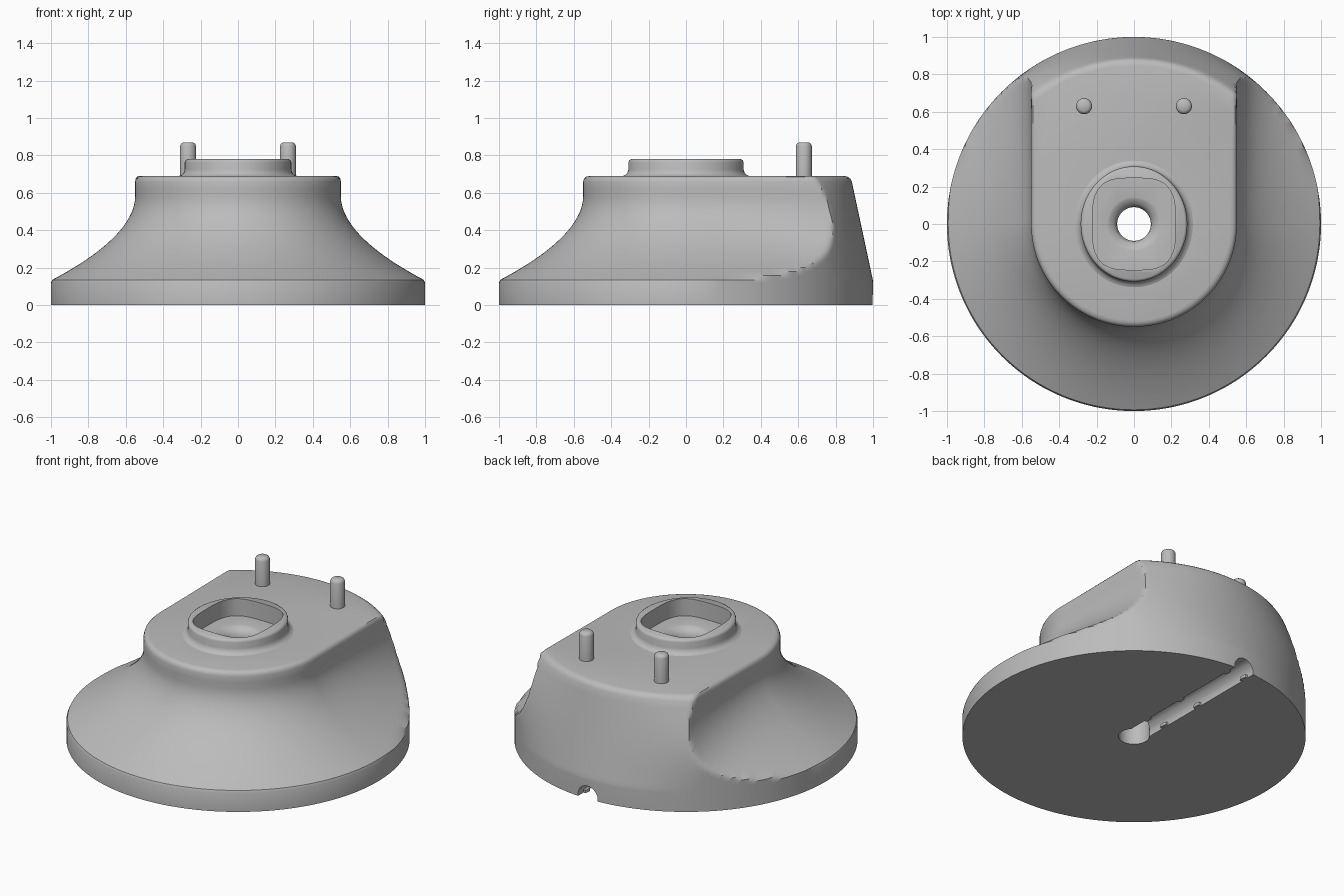
import bpy, bmesh
from math import sin, cos, pi, tau

if "Cube" in bpy.data.objects:
    bpy.data.objects.remove(bpy.data.objects["Cube"])

grey = bpy.data.materials.new("plain grey")
grey.use_nodes = True
grey.diffuse_color = (0.5, 0.5, 0.5, 1)
grey.node_tree.nodes["Principled BSDF"].inputs["Base Color"].default_value = (0.5, 0.5, 0.5, 1)


def loft(name, rings):
    """Closed solid through rings of equal point count, listed bottom to top."""
    bm = bmesh.new()
    loops = [[bm.verts.new(p) for p in ring] for ring in rings]
    n = len(loops[0])
    for low, high in zip(loops, loops[1:]):
        for i in range(n):
            j = (i + 1) % n
            bm.faces.new((low[i], low[j], high[j], high[i]))
    bm.faces.new(loops[0][::-1])
    bm.faces.new(loops[-1])
    mesh = bpy.data.meshes.new(name)
    bm.to_mesh(mesh)
    bm.free()
    obj = bpy.data.objects.new(name, mesh)
    bpy.context.collection.objects.link(obj)
    mesh.materials.append(grey)
    return obj


def oval(rx, ry, z, n=96, power=2, cx=0, cy=0):
    """Ellipse, or rounded rectangle when power is above two."""
    pts = []
    for i in range(n):
        c, s = cos(tau * i / n), sin(tau * i / n)
        k = (abs(c) ** power + abs(s) ** power) ** (-1 / power)
        pts.append((cx + rx * c * k, cy + ry * s * k, z))
    return pts


def cut(target, cutter):
    mod = target.modifiers.new("cut", 'BOOLEAN')
    mod.operation, mod.solver, mod.object = 'DIFFERENCE', 'EXACT', cutter
    bpy.context.view_layer.objects.active = target
    bpy.ops.object.modifier_apply(modifier=mod.name)


def smooth(obj, angle):
    bpy.ops.object.select_all(action='DESELECT')
    obj.select_set(True)
    bpy.context.view_layer.objects.active = obj
    bpy.ops.object.shade_smooth_by_angle(angle=angle)


# Body: U-shaped top flaring into a round foot, with a sloped round back
FOOT, NECK, TOP, INNER = 0.135, 0.58, 0.69, 0.55


def body_radius(a, z):
    if z < FOOT:
        return 1.0
    c, s = abs(cos(a)), sin(a)
    t = max(0, (NECK - z) / (NECK - FOOT))
    flare = 0.985 * t ** 1.9
    stretch = 1 / max(c, 0.01) if s > 0 else 1
    radial = INNER * stretch * (1 - flare) + flare
    straight = (INNER + (1 - INNER) * flare) * stretch
    side = 0.6 * radial + 0.4 * straight
    back = 1 - 0.214 * (z - 0.13) + 0.1 * c * c * sin(pi * (z - 0.13) / 0.56)
    return min(side, back, 1)


levels = [(0, 0), (0.12, 0)]
levels += [(FOOT + (NECK - FOOT) * i / 20, 0) for i in range(21)]
levels += [(0.62, 0), (0.66, 0), (0.676, 0.005), (0.686, 0.016), (TOP, 0.034)]
SEG = 320
rings = []
for z, inset in levels:
    ring = []
    for i in range(SEG):
        a = tau * i / SEG
        r = body_radius(a, z) - inset
        ring.append((r * cos(a), r * sin(a), z))
    rings.append(ring)
body = loft("flared_body", rings)

# Collar around the socket
collar_profile = [(0.68, 0.035), (0.69, 0.03), (0.696, 0.016), (0.708, 0.005),
                  (0.725, 0), (0.763, 0), (0.774, -0.004), (0.78, -0.014)]
collar = loft("collar", [oval(0.285 + d, 0.308 + d, z) for z, d in collar_profile])

# Socket, funnelled through hole and cable channel
socket = loft("socket_cutter", [oval(0.222, 0.245, z, power=3.3) for z in (0.67, 0.9)])
bore_profile = [(-0.1, 0.09), (0.61, 0.09), (0.635, 0.095), (0.655, 0.11),
                (0.668, 0.135), (0.672, 0.15), (0.8, 0.15)]
bore = loft("bore_cutter", [oval(r, r, z, 64) for z, r in bore_profile])
channel = loft("channel_cutter", [
    [(-x, y, z + 0.012) for x, z, _ in oval(0.07, 0.07, 0, 32)] for y in (0, 1.2)])
for target, cutters in ((body, (socket, bore, channel)), (collar, (socket, bore))):
    for cutter in cutters:
        cut(target, cutter)
for cutter in (socket, bore, channel):
    bpy.data.objects.remove(cutter)
smooth(body, 0.6)
smooth(collar, 0.7)

# Locating pins
pin_profile = [(0.67, 0.043), (0.85, 0.043), (0.862, 0.038), (0.87, 0.026)]
for side, x in (("left", 0.267), ("right", -0.267)):
    pin = loft(side + "_pin", [oval(r, r, z, 32, cx=x, cy=0.63) for z, r in pin_profile])
    smooth(pin, 0.8)

# Small cable clips on the channel edges
for i, y in enumerate((0.2, 0.5, 0.92)):
    for side, sx in (("left", 1), ("right", -1)):
        loft(f"{side}_cable_clip_{i + 1}",
             [oval(0.012, 0.025, z, 12, 6, cx=sx * 0.062, cy=y) for z in (0.001, 0.02)])
